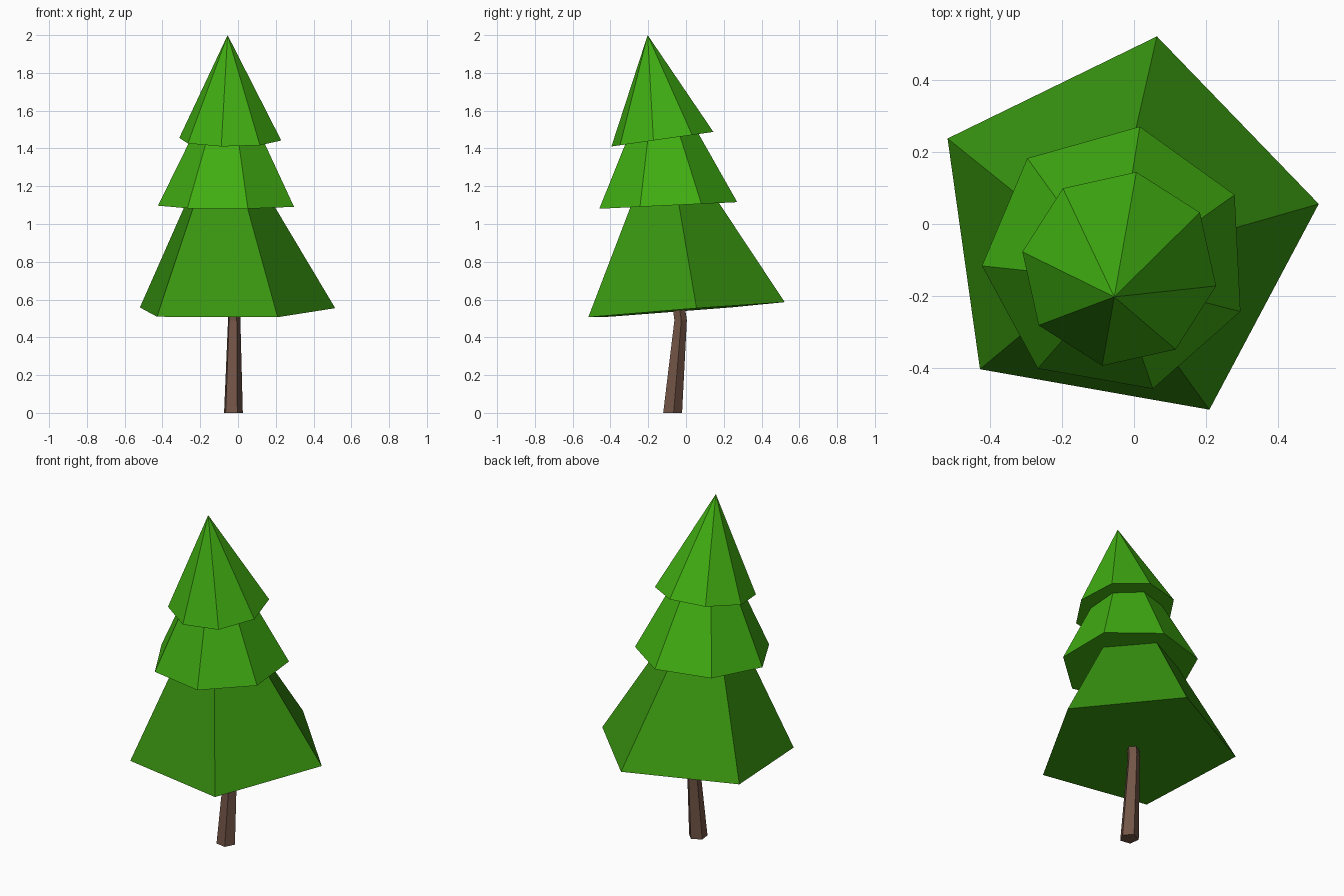
import bpy, bmesh
from math import sin, cos, radians

if "Cube" in bpy.data.objects:
    bpy.data.objects.remove(bpy.data.objects["Cube"])


def material(name, rgb):
    m = bpy.data.materials.new(name)
    m.diffuse_color = (*rgb, 1)
    m.use_nodes = True
    m.node_tree.nodes["Principled BSDF"].inputs["Base Color"].default_value = m.diffuse_color
    return m


def stack(name, sides, rings, mat):
    """Loft of tilted regular polygons: (cx, cy, z at centre, radius, tilt x, tilt y)."""
    bm = bmesh.new()
    loops = []
    for cx, cy, cz, r, kx, ky in rings:
        if r == 0:
            loops.append([bm.verts.new((cx, cy, cz))])
            continue
        loop = []
        for i in range(sides):
            a = radians(80 + 360 * i / sides)
            dx, dy = r * cos(a), r * sin(a)
            loop.append(bm.verts.new((cx + dx, cy + dy, cz + kx * dx + ky * dy)))
        loops.append(loop)
    for lo, hi in zip(loops, loops[1:]):
        for i in range(sides):
            j = (i + 1) % sides
            if len(hi) == 1:
                bm.faces.new((lo[i], lo[j], hi[0]))
            else:
                bm.faces.new((lo[i], lo[j], hi[j], hi[i]))
    for loop in (loops[0], loops[-1]):
        if len(loop) > 1:
            bm.faces.new(loop)
    bmesh.ops.recalc_face_normals(bm, faces=bm.faces)
    me = bpy.data.meshes.new(name)
    bm.to_mesh(me)
    bm.free()
    me.materials.append(mat)
    ob = bpy.data.objects.new(name, me)
    bpy.context.collection.objects.link(ob)
    return ob


bark = material("bark_brown", (0.17, 0.09, 0.062))
dark = material("dark_green", (0.04, 0.30, 0.005))
light = material("light_green", (0.052, 0.42, 0.006))

# Leaning trunk, bending back under the foliage
stack("trunk", 5, [(-0.027, -0.073, 0.0, 0.053, 0, 0),
                   (-0.022, -0.03, 0.49, 0.035, 0, 0),
                   (-0.025, -0.045, 0.60, 0.034, 0, 0)], bark)

# Three foliage tiers, each leaning further to the front
stack("lower_foliage", 5, [(-0.032, -0.021, 0.543, 0.552, 0.01, 0.078),
                           (-0.062, -0.078, 1.16, 0.215, 0.01, 0.06)], dark)
stack("middle_foliage", 7, [(-0.049, -0.098, 1.098, 0.375, 0, 0.048),
                            (-0.051, -0.128, 1.49, 0.18, 0, 0.1)], light)
stack("top_foliage", 8, [(-0.041, -0.125, 1.449, 0.274, 0, 0.143),
                         (-0.055, -0.203, 2.0, 0, 0, 0)], light)
